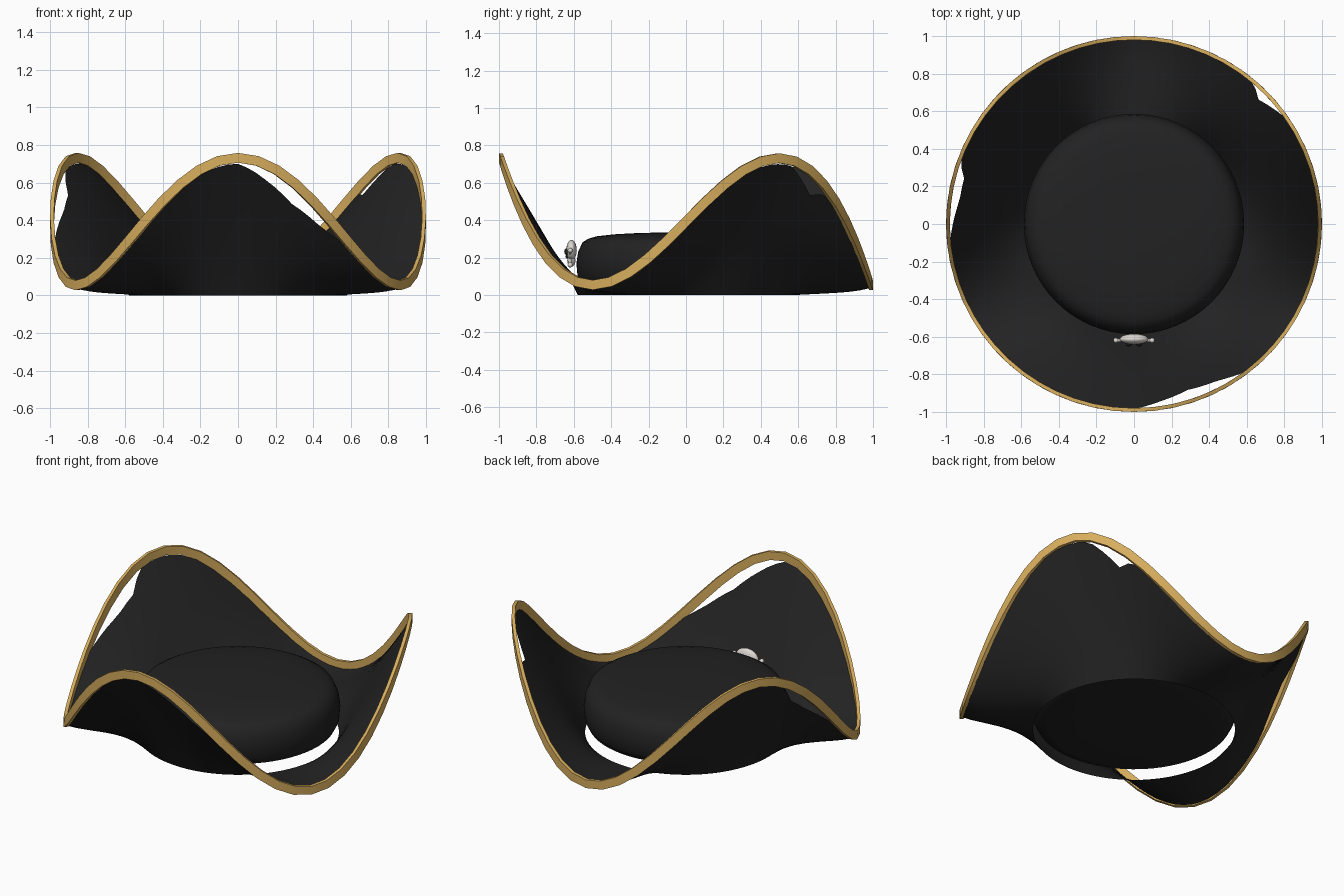
import bpy, bmesh, math
from mathutils import Vector, Matrix

if "Cube" in bpy.data.objects:
    bpy.data.objects.remove(bpy.data.objects["Cube"])


def material(name, rgb):
    m = bpy.data.materials.new(name)
    m.diffuse_color = (*rgb, 1)
    m.use_nodes = True
    m.node_tree.nodes["Principled BSDF"].inputs["Base Color"].default_value = m.diffuse_color
    return m


BLACK = material("black felt", (0.016, 0.016, 0.016))
GOLD = material("gold trim", (0.68, 0.42, 0.11))
BONE = material("bone white", (0.74, 0.70, 0.66))


def make_object(name, bm, mat, angle=40):
    mesh = bpy.data.meshes.new(name)
    bmesh.ops.recalc_face_normals(bm, faces=bm.faces)
    bm.to_mesh(mesh)
    bm.free()
    mesh.materials.append(mat)
    ob = bpy.data.objects.new(name, mesh)
    bpy.context.collection.objects.link(ob)
    bpy.ops.object.select_all(action='DESELECT')
    bpy.context.view_layer.objects.active = ob
    ob.select_set(True)
    bpy.ops.object.shade_smooth_by_angle(angle=math.radians(angle))
    return ob


def bridge(bm, rings, wrap_rings=False):
    """Quads between neighbouring closed rings of vertices."""
    n = len(rings[0])
    for i in range(len(rings) if wrap_rings else len(rings) - 1):
        a, b = rings[i], rings[(i + 1) % len(rings)]
        for j in range(n):
            k = (j + 1) % n
            bm.faces.new((a[j], a[k], b[k], b[j]))


def wave(a):
    """Three raised flaps, one of them at the front."""
    return math.cos(3 * (a + math.pi / 2))


# Worn dips in the brim edge: angle in degrees, share of brim width kept
DIPS = [(-90, 1), (-81, .92), (-72, .86), (-62, .9), (-53, 1),
        (35, 1), (46, .87), (49, 1),
        (160, 1), (165, .88), (172, .88), (186, 1), (270, 1)]


def brim_reach(a):
    d = (math.degrees(a) + 90) % 360 - 90
    for (d0, t0), (d1, t1) in zip(DIPS, DIPS[1:]):
        if d0 <= d <= d1:
            return t0 + (t1 - t0) * (d - d0) / (d1 - d0)
    return 1


# Brim: open sheet from a flat hole out to the waved edge
bm = bmesh.new()
N, STEPS = 120, 8
rings = []
for s in range(STEPS + 1):
    ring = []
    for j in range(N):
        a = math.tau * j / N
        t = s / STEPS * brim_reach(a)
        r = 0.578 + 0.406 * t
        z = (0.36 + 0.34 * wave(a)) * t ** 0.95
        z += 0.009 * (1 - wave(a)) * t ** 6     # lip that meets the trim
        ring.append(bm.verts.new((r * math.cos(a), r * math.sin(a), z)))
    rings.append(ring)
bridge(bm, rings)
make_object("brim", bm, BLACK)

# Gold trim: flat band swept along the waved edge
bm = bmesh.new()
N = 60
sections = []
for j in range(N):
    a = math.tau * j / N
    radial = Vector((math.cos(a), math.sin(a), 0))
    slope = -3 * 0.339 * math.sin(3 * (a + math.pi / 2))
    tangent = Vector((-math.sin(a), math.cos(a), slope)).normalized()
    up = radial.cross(tangent)
    centre = radial * 0.989 + Vector((0, 0, 0.393 + 0.339 * wave(a)))
    sections.append([bm.verts.new(centre + radial * 0.010 * u + up * 0.026 * v)
                     for u, v in ((-1, -1), (1, -1), (1, 1), (-1, 1))])
bridge(bm, sections, wrap_rings=True)
make_object("brim_trim", bm, GOLD, 40)

# Crown: low closed cushion with rounded upper and lower edges
bm = bmesh.new()
profile = [(0.3, 0.04), (0.5, 0.045), (0.56, 0.06), (0.58, 0.10), (0.586, 0.17),
           (0.577, 0.23), (0.553, 0.283), (0.52, 0.302), (0.479, 0.314),
           (0.382, 0.325), (0.25, 0.332), (0.1, 0.335)]
rings = [[bm.verts.new((r * math.cos(math.tau * j / 64),
                        r * math.sin(math.tau * j / 64), z))
          for j in range(64)] for r, z in profile]
bridge(bm, rings)
bm.faces.new(rings[0])
bm.faces.new(rings[-1])
make_object("crown", bm, BLACK, 80)


def ellipsoid(name, centre, size, mat):
    bm = bmesh.new()
    bmesh.ops.create_uvsphere(bm, u_segments=20, v_segments=12, radius=1)
    bm.transform(Matrix.Translation(centre) @ Matrix.Diagonal((*size, 1)))
    return make_object(name, bm, mat, 60)


# Skull badge on the front of the crown
ellipsoid("badge_skull", (0, -0.612, 0.24), (0.077, 0.028, 0.055), BONE)
ellipsoid("badge_jaw", (0, -0.613, 0.183), (0.042, 0.022, 0.032), BONE)
ellipsoid("badge_nose", (0, -0.636, 0.207), (0.008, 0.008, 0.011), BLACK)
for side, label in ((-1, "left"), (1, "right")):
    ellipsoid("badge_eye_" + label, (side * 0.027, -0.637, 0.232),
              (0.018, 0.014, 0.018), BLACK)
    # Crossed bones with a knob at each end
    bm = bmesh.new()
    turn = Matrix.Rotation(math.radians(side * 68), 4, 'Y')
    bmesh.ops.create_cone(bm, cap_ends=True, segments=10,
                          radius1=0.009, radius2=0.009, depth=0.2)
    for end in (-1, 1):
        bmesh.ops.create_icosphere(bm, subdivisions=2, radius=0.014,
                                   matrix=Matrix.Translation((0, 0, end * 0.104)))
    bm.transform(Matrix.Translation((0, -0.619, 0.2)) @ turn)
    make_object("badge_bone_" + label, bm, BONE)
